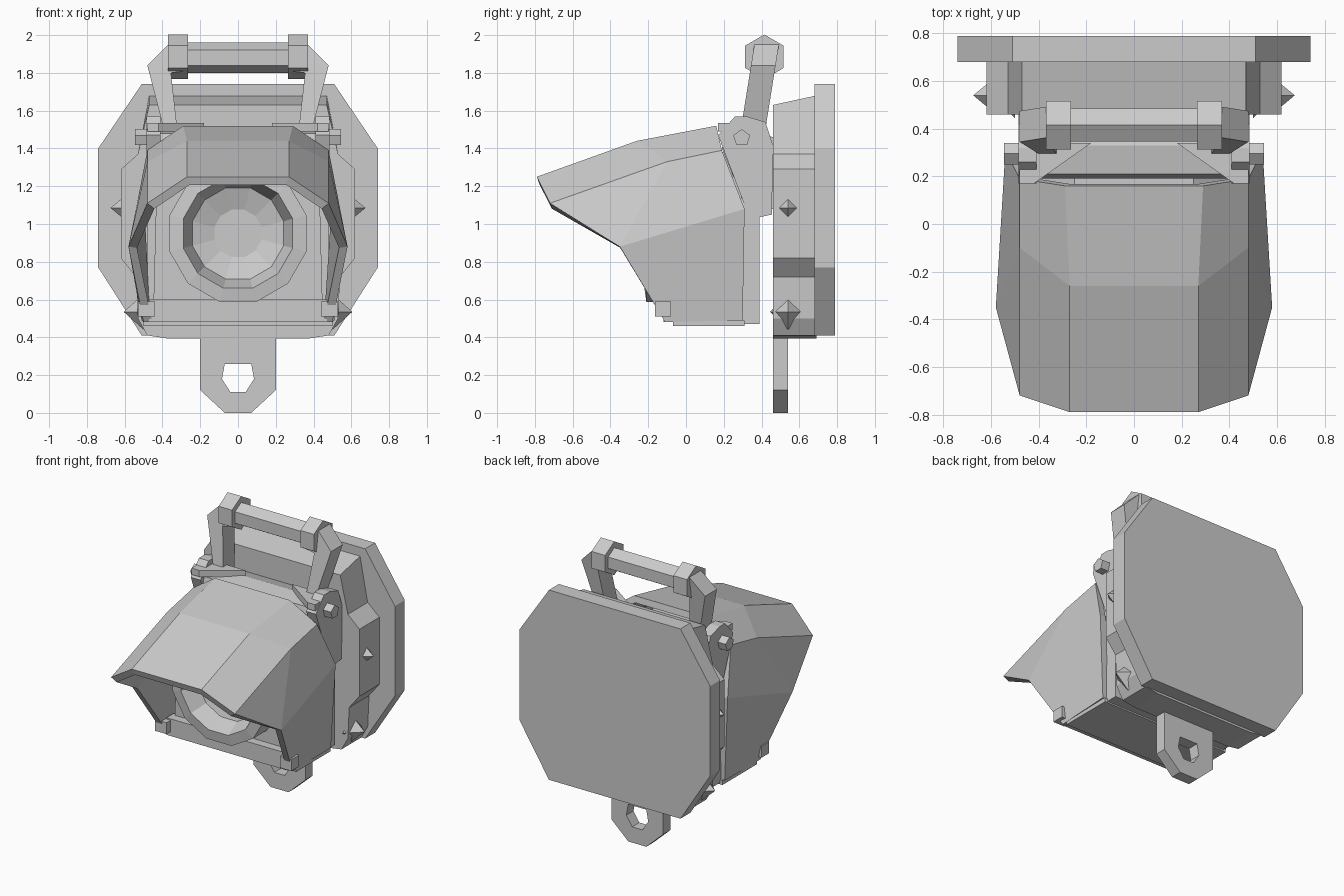
import bpy, bmesh
from math import cos, sin, pi
from mathutils import Vector

if "Cube" in bpy.data.objects:
    bpy.data.objects.remove(bpy.data.objects["Cube"])


def make(name, verts, faces, recalc=True):
    me = bpy.data.meshes.new(name)
    me.from_pydata(verts, [], faces)
    if recalc:
        bm = bmesh.new()
        bm.from_mesh(me)
        bmesh.ops.recalc_face_normals(bm, faces=bm.faces)
        bm.to_mesh(me)
        bm.free()
    ob = bpy.data.objects.new(name, me)
    bpy.context.collection.objects.link(ob)
    return ob


def loft(name, rings, caps=True):
    """Skin a list of equal-length closed rings."""
    n = len(rings[0])
    verts = [p for r in rings for p in r]
    faces = [(k*n + i, k*n + (i+1) % n, (k+1)*n + (i+1) % n, (k+1)*n + i)
             for k in range(len(rings) - 1) for i in range(n)]
    if caps:
        faces += [tuple(range(n)), tuple(range((len(rings)-1)*n, len(rings)*n))]
    return make(name, verts, faces)


def prism(name, pts, axis, a, b):
    """Extrude a 2D outline along axis 'x' (pts y,z), 'y' (pts x,z) or 'z' (pts x,y)."""
    put = {'x': lambda p, t: (t, p[0], p[1]),
           'y': lambda p, t: (p[0], t, p[1]),
           'z': lambda p, t: (p[0], p[1], t)}[axis]
    return loft(name, [[put(p, t) for p in pts] for t in (a, b)])


def box(name, x0, x1, y0, y1, z0, z1):
    return prism(name, [(x0, y0), (x1, y0), (x1, y1), (x0, y1)], 'z', z0, z1)


def both(half):
    """Mirror a right-hand outline across x = 0."""
    return half + [(-x, z) for x, z in reversed(half)]


def ngon(cx, cy, r, n, turn=0.0):
    return [(cx + r*cos(2*pi*i/n + turn), cy + r*sin(2*pi*i/n + turn)) for i in range(n)]


# Wall plate
prism("back_plate", both([(.51, 1.74), (.74, 1.40), (.74, .77), (.51, .41)]), 'y', .68, .79)

# Base housing with flared sides and sloping top
base = both([(.47, 1.68), (.53, 1.37), (.62, 1.29), (.62, .82), (.54, .72), (.53, .50), (.48, .41), (.38, .395)])
loft("base_housing", [[(x, .46, z - (.05 if z > 1.6 else 0)) for x, z in base],
                      [(x, .69, z) for x, z in base]])

# Lower hanging tab with a hole
outer = [(.2, .42), (.2, .12), (.07, 0), (-.07, 0), (-.2, .12), (-.2, .42)]
inner = [(.07, .26), (.085, .18), (.04, .11), (-.04, .11), (-.085, .18), (-.07, .26)]
tab = [[(x, y, z) for x, z in o] for o, y in ((outer, .46), (outer, .54), (inner, .54), (inner, .46), (outer, .46))]
ob = loft("hanging_tab", tab, caps=False)
bm = bmesh.new()
bm.from_mesh(ob.data)
bmesh.ops.remove_doubles(bm, verts=bm.verts, dist=1e-4)
bmesh.ops.recalc_face_normals(bm, faces=bm.faces)
bm.to_mesh(ob.data)
bm.free()

# Hood shell: back, middle and front rows of half points, mirrored
half = [(.29, .16, 1.52), (.48, .19, 1.39), (.54, .31, 1.08), (.51, .30, .49),
        (.27, -.26, 1.44), (.48, -.10, 1.33),
        (.27, -.79, 1.25), (.48, -.72, 1.11), (.58, -.35, .88), (.50, -.11, .48)]
hf = [(0, 1, 5, 4), (4, 5, 7, 6), (5, 8, 7), (1, 2, 8, 5), (2, 3, 9, 8)]
n = len(half)
verts = half + [(-x, y, z) for x, y, z in half]
faces = [(0, 4, 4+n, n), (4, 6, 6+n, 4+n)]
faces += hf + [tuple(i + n for i in reversed(f)) for f in hf]
hood = make("hood", verts, faces)
if hood.data.polygons[0].normal.z < 0:
    hood.data.flip_normals()
sol = hood.modifiers.new("thickness", 'SOLIDIFY')
sol.thickness, sol.offset, sol.use_even_offset = .045, -1, True

# Lamp body inside the hood
prism("lamp_body", both([(.25, 1.38), (.43, 1.25), (.45, .48)]), 'y', -.06, .31)
prism("body_back", both([(.40, 1.30), (.48, 1.10), (.48, .47)]), 'y', .29, .39)
box("bottom_plate", -.50, .50, -.07, .31, .46, .49)
box("front_sill", -.47, .47, -.12, -.04, .48, .60)

# Lens ring with recessed reflector
rings = []
for r, y in ((.375, -.05), (.375, -.21), (.30, -.22), (.25, -.10), (.13, -.06)):
    rings.append([(x, y, z) for x, z in ngon(0, .95, r, 12, pi/12)])
loft("lens", rings)

# Hinge block between the ears
prism("hinge_block", [(.19, 1.40), (.21, 1.48), (.33, 1.50), (.46, 1.46), (.46, 1.08), (.32, 1.08)], 'x', -.43, .43)

# Carrying handle grip
prism("handle_grip", ngon(.415, 1.88, .08, 6, pi/6), 'x', -.30, .30)

ear = [(.17, 1.47), (.26, 1.57), (.32, 1.57), (.42, 1.54), (.46, 1.42), (.455, 1.05), (.31, 1.02), (.31, 1.10)]
post = [(.32, 1.49), (.355, 1.80), (.28, 1.81), (.28, 1.95), (.37, 1.95), (.48, 1.84), (.39, 1.49)]
for s, side in ((1, "right"), (-1, "left")):
    # Hinge ear, its bolt and the gusset under the handle
    prism("hinge_ear_" + side, ear, 'x', s*.41, s*.485)
    prism("hinge_bolt_" + side, ngon(.295, 1.455, .047, 5, pi/2), 'x', s*.46, s*.545)
    prism("handle_gusset_" + side, [(s*.18, .34), (s*.48, .34), (s*.48, .17), (s*.42, .17)], 'z', 1.49, 1.535)
    # Leaning handle post and hexagonal collar
    loft("handle_post_" + side, [[(s*x, .355 + (z - 1.5)*.16 + d, z) for x, z in post] for d in (-.065, .065)])
    prism("handle_collar_" + side, ngon(.415, 1.885, .118, 6, pi/6), 'x', s*.265, s*.37)
    # Corner clip at the bottom of the lamp face
    box("corner_clip_" + side, s*.44, s*.53, -.165, -.08, .51, .59)
    # Pointed studs on the base sides
    for label, x0, x1, z, r in (("upper", .60, .675, 1.085, .062), ("lower", .50, .605, .535, .095)):
        vs = [(s*x0, y, zz) for y, zz in ngon(.54, z, r, 4)] + [(s*x1, .54, z)]
        make(f"{label}_stud_{side}", vs, [(0, 1, 2, 3)] + [(i, (i+1) % 4, 4) for i in range(4)])
